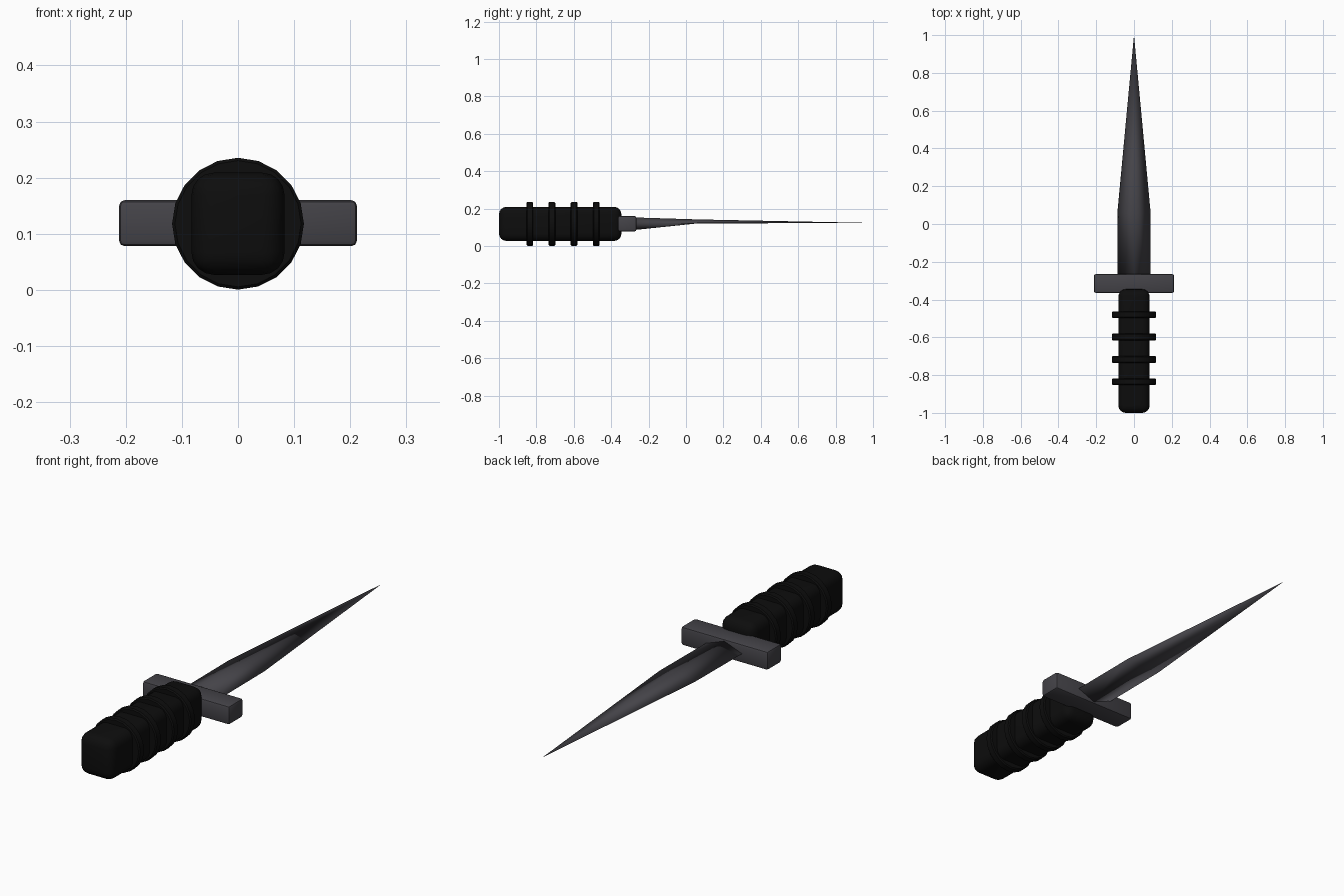
import bpy, bmesh, math
from mathutils import Vector

if "Cube" in bpy.data.objects:
    bpy.data.objects.remove(bpy.data.objects["Cube"])

MID = 0.118  # height of the long axis


def material(name, colour):
    m = bpy.data.materials.new(name)
    m.diffuse_color = (*colour, 1)
    m.use_nodes = True
    m.node_tree.nodes["Principled BSDF"].inputs["Base Color"].default_value = m.diffuse_color
    return m


black = material("black_rubber", (0.004, 0.004, 0.004))
steel = material("dark_steel", (0.058, 0.056, 0.065))


def finish(name, bm, mat, angle=30):
    bmesh.ops.recalc_face_normals(bm, faces=bm.faces)
    mesh = bpy.data.meshes.new(name)
    bm.to_mesh(mesh)
    bm.free()
    mesh.materials.append(mat)
    obj = bpy.data.objects.new(name, mesh)
    bpy.context.collection.objects.link(obj)
    bpy.ops.object.select_all(action='DESELECT')
    obj.select_set(True)
    bpy.context.view_layer.objects.active = obj
    bpy.ops.object.shade_smooth_by_angle(angle=math.radians(angle))
    return obj


def rounded_box(name, size, centre, radius, segments, mat):
    bm = bmesh.new()
    bmesh.ops.create_cube(bm, size=1)
    bmesh.ops.scale(bm, vec=size, verts=bm.verts)
    bmesh.ops.bevel(bm, geom=bm.edges[:], offset=radius, segments=segments,
                    profile=0.5, affect='EDGES')
    bmesh.ops.translate(bm, vec=centre, verts=bm.verts)
    return finish(name, bm, mat)


# Grip and cross guard
rounded_box("grip", (0.166, 0.655, 0.182), (0, -0.6725, MID), 0.04, 4, black)
rounded_box("guard", (0.424, 0.1, 0.082), (0, -0.315, 0.119), 0.01, 2, steel)

# Raised rings around the grip
for i in range(4):
    bm = bmesh.new()
    bmesh.ops.create_cone(bm, cap_ends=True, segments=20, radius1=0.1175,
                          radius2=0.1175, depth=0.036)
    bmesh.ops.bevel(bm, geom=[e for e in bm.edges if abs(e.verts[0].co.z - e.verts[1].co.z) < 1e-5],
                    offset=0.005, segments=1, affect='EDGES')
    for v in bm.verts:
        v.co = Vector((v.co.x, -0.835 + 0.1183 * i + v.co.z, MID + v.co.y))
    finish("grip_ring_%d" % (i + 1), bm, black)

# Blade: diamond sections (y, half width, edge z, ridge z, belly z) to a point
sections = [(-0.29, 0.088, 0.12, 0.153, 0.084),
            (0.06, 0.088, 0.122, 0.142, 0.1205)]
bm = bmesh.new()
rings = [[bm.verts.new(p) for p in ((w, y, e), (0, y, top), (-w, y, e), (0, y, low))]
         for y, w, e, top, low in sections]
tip = bm.verts.new((0, 1, 0.123))
bm.faces.new(rings[0])
for i in range(4):
    j = (i + 1) % 4
    bm.faces.new((rings[0][i], rings[0][j], rings[1][j], rings[1][i]))
    bm.faces.new((rings[1][i], rings[1][j], tip))
finish("blade", bm, steel, 180)
